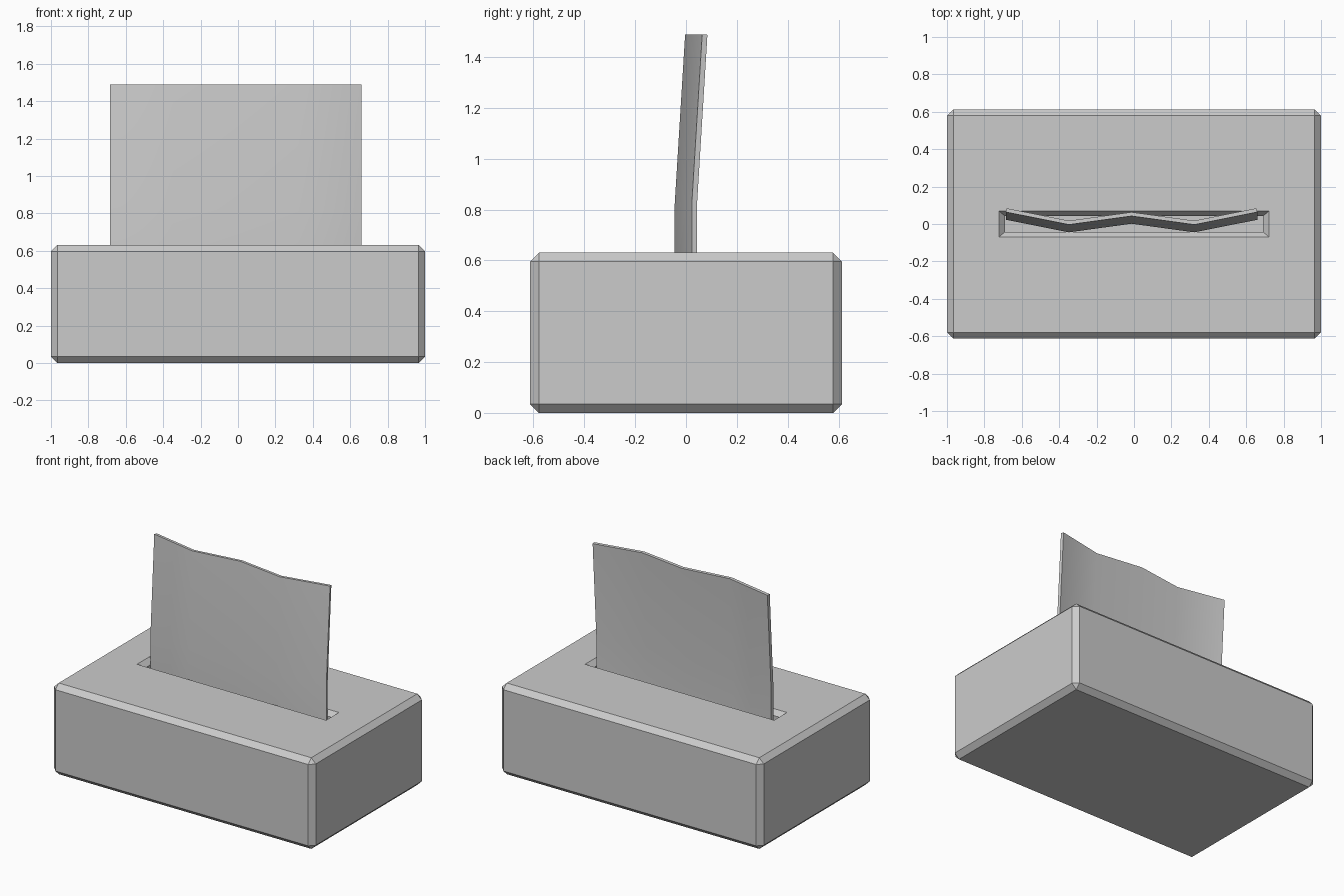
import bpy, bmesh

if "Cube" in bpy.data.objects:
    bpy.data.objects.remove(bpy.data.objects["Cube"])


def make_object(name, bm):
    bmesh.ops.recalc_face_normals(bm, faces=bm.faces)
    me = bpy.data.meshes.new(name)
    bm.to_mesh(me)
    bm.free()
    ob = bpy.data.objects.new(name, me)
    bpy.context.collection.objects.link(ob)
    return ob


# Box with chamfered edges
bm = bmesh.new()
bmesh.ops.create_cube(bm, size=1)
for v in bm.verts:
    v.co = (v.co.x * 2, v.co.y * 1.226, (v.co.z + 0.5) * 0.63)
bmesh.ops.bevel(bm, geom=bm.edges[:], offset=0.034, segments=1,
                affect='EDGES', profile=0.5)
box = make_object("tissue_box", bm)

# Slot cutter: straight walls with a flared rim
bm = bmesh.new()
rings = []
for hx, hy, z in ((0.69, 0.043, 0.5), (0.69, 0.043, 0.597),
                  (0.723, 0.07, 0.63), (0.723, 0.07, 0.7)):
    rings.append([bm.verts.new((sx * hx, sy * hy, z))
                  for sx, sy in ((-1, -1), (1, -1), (1, 1), (-1, 1))])
for a, b in zip(rings, rings[1:]):
    for i in range(4):
        j = (i + 1) % 4
        bm.faces.new((a[i], a[j], b[j], b[i]))
bm.faces.new(rings[0])
bm.faces.new(rings[-1])
cutter = make_object("slot_cutter", bm)
cutter.hide_render = True

cut = box.modifiers.new("slot", 'BOOLEAN')
cut.object = cutter
cut.operation = 'DIFFERENCE'
cut.solver = 'EXACT'
bpy.context.view_layer.objects.active = box
box.select_set(True)
bpy.ops.object.modifier_apply(modifier="slot")
bpy.data.objects.remove(cutter, do_unlink=True)

# Tissue sheet: zigzag pleats, upper part leaning back
pleat_y = (0.033, -0.034, 0.012, -0.034, 0.033)
bm = bmesh.new()
rows = [[bm.verts.new((-0.683 + 0.335 * i, y + lean, z))
         for i, y in enumerate(pleat_y)]
        for z, lean in ((0.5, 0), (0.82, 0), (1.488, 0.041))]
for a, b in zip(rows, rows[1:]):
    for i in range(4):
        bm.faces.new((a[i], a[i + 1], b[i + 1], b[i]))
tissue = make_object("tissue_sheet", bm)
solid = tissue.modifiers.new("thickness", 'SOLIDIFY')
solid.thickness = 0.021
solid.offset = 0

bpy.ops.object.select_all(action='DESELECT')
tissue.select_set(True)
bpy.context.view_layer.objects.active = tissue
bpy.ops.object.modifier_apply(modifier="thickness")
bpy.ops.object.shade_smooth_by_angle()
